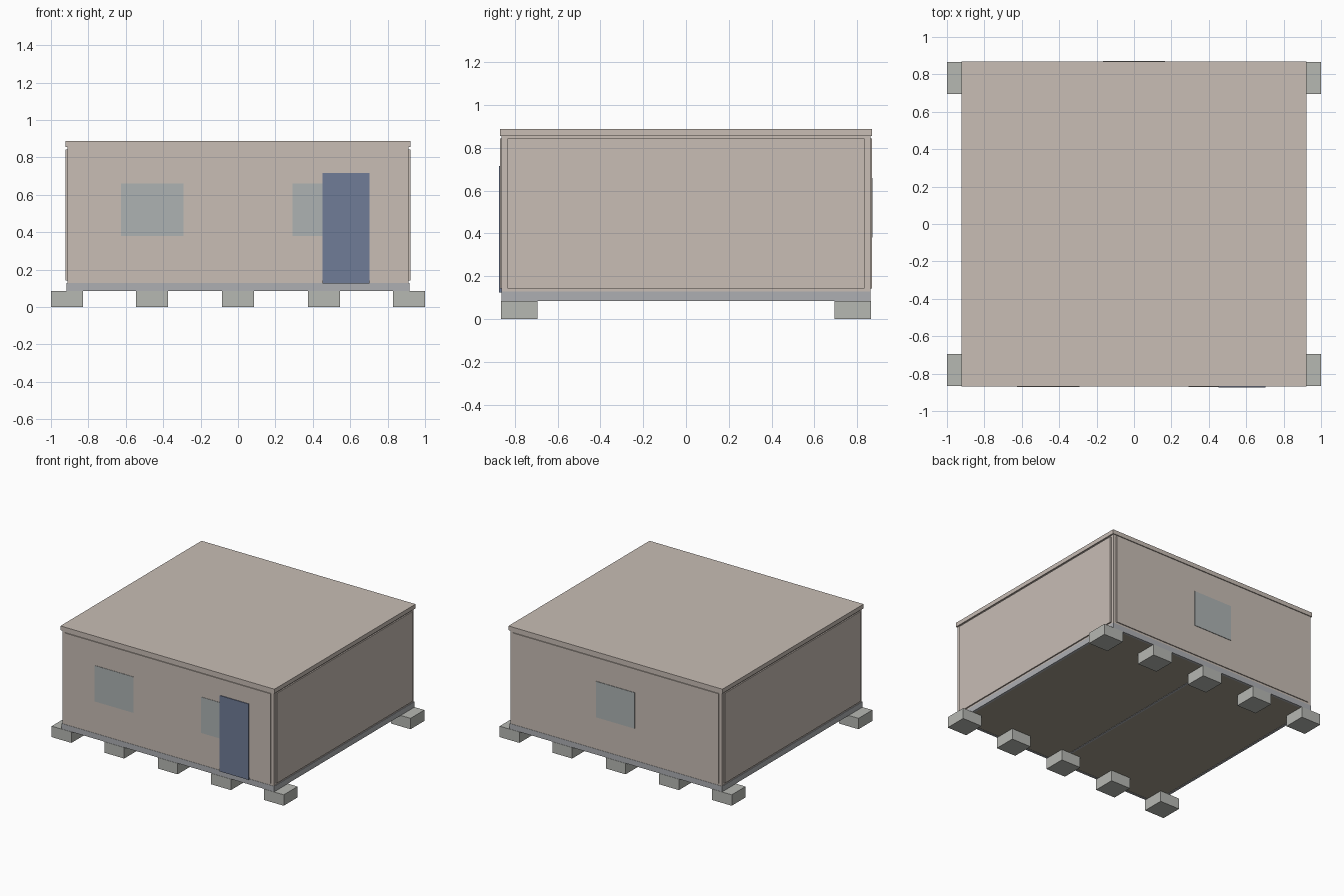
import bpy

if "Cube" in bpy.data.objects:
    bpy.data.objects.remove(bpy.data.objects["Cube"])

def mat(name, rgb):
    m = bpy.data.materials.new(name)
    m.diffuse_color = (*rgb, 1)
    m.use_nodes = True
    m.node_tree.nodes["Principled BSDF"].inputs["Base Color"].default_value = m.diffuse_color
    return m

WALL = mat("wall_beige", (0.58, 0.51, 0.46))
CONCRETE = mat("concrete", (0.47, 0.48, 0.45))
STEEL = mat("steel", (0.42, 0.43, 0.45))
GLASS = mat("glass", (0.42, 0.45, 0.45))
DOOR = mat("door_blue", (0.16, 0.20, 0.31))
FLOOR = mat("floor_boards", (0.36, 0.33, 0.26))

def box(name, x, y, z, material):
    """Box from (min, max) extents on each axis."""
    c = [(a + b) / 2 for a, b in (x, y, z)]
    bpy.ops.mesh.primitive_cube_add(size=1, location=c)
    o = bpy.context.object
    o.name = name
    o.scale = [b - a for a, b in (x, y, z)]
    bpy.ops.object.transform_apply(location=False, rotation=False, scale=True)
    o.data.materials.append(material)
    return o

# Footing blocks, five along the front and five along the back
for y in (-0.78, 0.78):
    for x in (-0.915, -0.46, 0, 0.46, 0.915):
        box("footing", (x - 0.085, x + 0.085), (y - 0.085, y + 0.085), (0, 0.085), CONCRETE)

# Steel floor frame with a central joist, and the floor inside it
Z = (0.085, 0.128)
for s in (-1, 1):
    box("long_beam", (-0.916, 0.916), sorted((s * 0.863, s * 0.845)), Z, STEEL)
    box("side_beam", sorted((s * 0.916, s * 0.898)), (-0.845, 0.845), Z, STEEL)
box("centre_joist", (-0.008, 0.008), (-0.845, 0.845), Z, STEEL)
box("floor", (-0.898, 0.898), (-0.845, 0.845), (0.088, 0.127), FLOOR)

# Wall core with raised cladding panels
box("wall_core", (-0.911, 0.911), (-0.861, 0.861), (0.128, 0.856), WALL)
PZ = (0.143, 0.843)
for s, end, side in ((-1, "front", "left"), (1, "back", "right")):
    box(end + "_panel", (-0.887, 0.887), sorted((s * 0.855, s * 0.868)), PZ, WALL)
    box(side + "_panel", sorted((s * 0.905, s * 0.921)), (-0.835, 0.835), PZ, WALL)

# Flat roof
box("roof", (-0.922, 0.922), (-0.868, 0.868), (0.855, 0.888), WALL)

# Windows and door
WZ = (0.38, 0.66)
for x in (-0.458, 0.458):
    box("front_window", (x - 0.167, x + 0.167), (-0.871, -0.86), WZ, GLASS)
box("back_window", (-0.167, 0.167), (0.86, 0.872), WZ, GLASS)
box("door", (0.453, 0.704), (-0.874, -0.86), (0.125, 0.716), DOOR)
